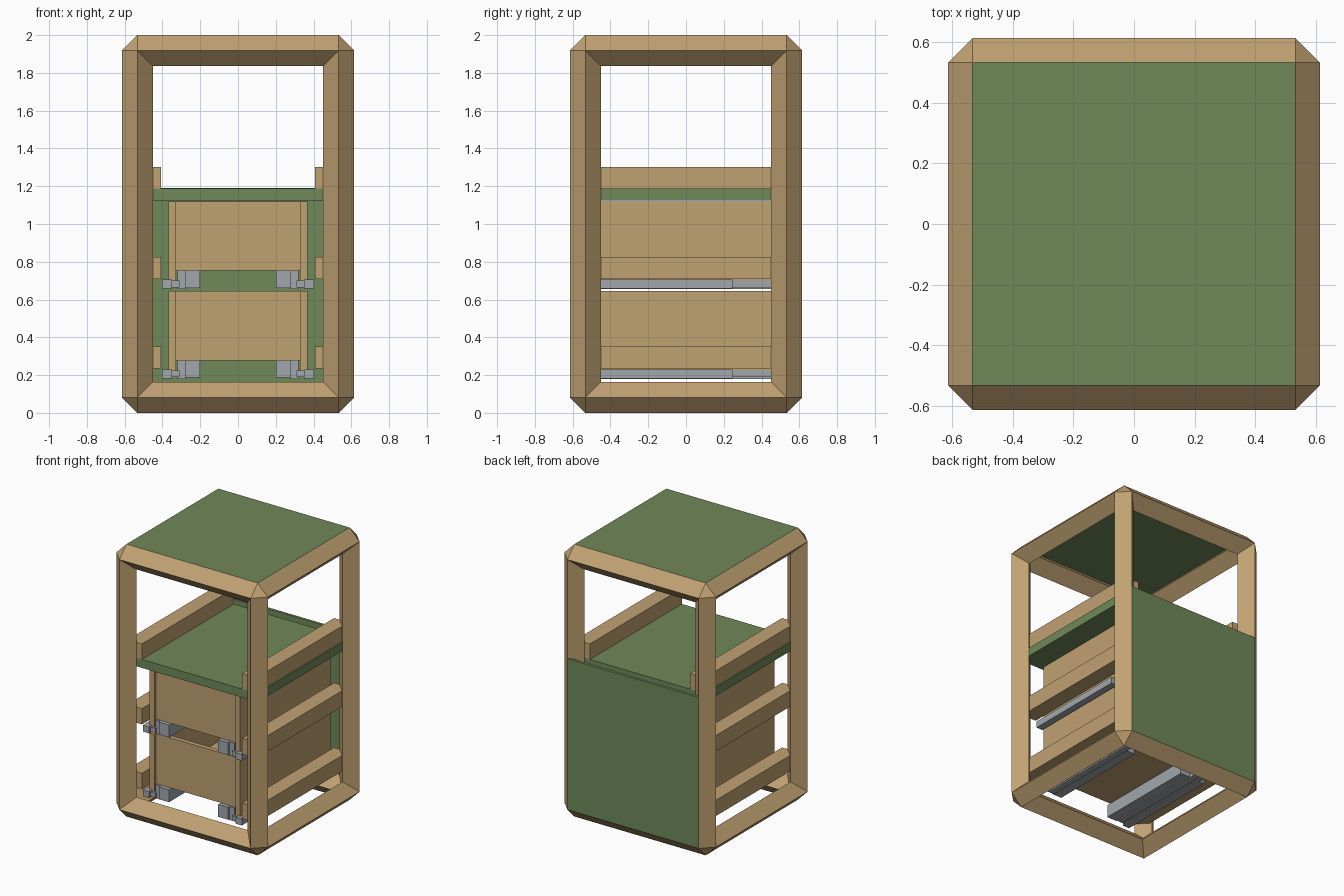
import bpy, bmesh
from math import pi
from mathutils import Matrix, Vector

if "Cube" in bpy.data.objects:
    bpy.data.objects.remove(bpy.data.objects["Cube"])


def material(name, rgb):
    m = bpy.data.materials.new(name)
    m.diffuse_color = (*rgb, 1)
    m.use_nodes = True
    m.node_tree.nodes["Principled BSDF"].inputs["Base Color"].default_value = m.diffuse_color
    return m


WOOD = material("wood", (0.53, 0.36, 0.17))
GREEN = material("green_panel", (0.16, 0.25, 0.10))
METAL = material("metal", (0.36, 0.39, 0.42))


def finish(bm, name, mat):
    me = bpy.data.meshes.new(name)
    bmesh.ops.recalc_face_normals(bm, faces=bm.faces)
    bm.to_mesh(me)
    bm.free()
    me.materials.append(mat)
    ob = bpy.data.objects.new(name, me)
    bpy.context.collection.objects.link(ob)
    return ob


def box(name, x, y, z, mat, bevel=0):
    """Box from (min, max) ranges on each axis."""
    bm = bmesh.new()
    c = [(r[0] + r[1]) / 2 for r in (x, y, z)]
    s = [r[1] - r[0] for r in (x, y, z)]
    bmesh.ops.create_cube(bm, size=1, matrix=Matrix.Translation(c) @ Matrix.Diagonal((*s, 1)))
    if bevel:
        bmesh.ops.bevel(bm, geom=bm.edges[:], offset=bevel, segments=1, affect='EDGES')
    return finish(bm, name, mat)


def pair(name, x, y, z, mat, bevel=0):
    """Box and its mirror across x = 0."""
    box(name + "_right", x, y, z, mat, bevel)
    box(name + "_left", (-x[1], -x[0]), y, z, mat, bevel)


R = 0.082            # half diagonal of the diamond-section beams
C = 0.533            # beam centre lines in x and y
Z0, Z1 = R, 2 - R    # beam centre lines in z


def beam(name, a, b):
    """Diamond beam between two points, with pyramid tips that join at corners."""
    a, b = Vector(a), Vector(b)
    d = (b - a).normalized()
    axis = max(range(3), key=lambda i: abs(d[i]))
    u, v = Vector((0, 0, 0)), Vector((0, 0, 0))
    u[(axis + 1) % 3] = R
    v[(axis + 2) % 3] = R
    bm = bmesh.new()
    rings = [[bm.verts.new(p + o) for o in (u, v, -u, -v)] for p in (a, b)]
    tips = [bm.verts.new(a - d * R), bm.verts.new(b + d * R)]
    for i in range(4):
        j = (i + 1) % 4
        bm.faces.new((rings[0][i], rings[0][j], rings[1][j], rings[1][i]))
        for ring, tip in zip(rings, tips):
            bm.faces.new((ring[i], ring[j], tip))
    finish(bm, name, WOOD)


# Outer frame
for sx in (-C, C):
    for sy in (-C, C):
        beam("corner_post", (sx, sy, Z0), (sx, sy, Z1))
for z in (Z0, Z1):
    for s in (-C, C):
        beam("cross_beam", (-C, s, z), (C, s, z))
        beam("side_beam", (s, -C, z), (s, C, z))

# Green panels: top, shelf and two on the back
box("top_panel", (-C, C), (-C, C), (1.98, 2.0), GREEN)
box("shelf", (-C, C), (-C, C), (1.125, 1.187), GREEN)
box("lower_back_panel", (-C, C), (0.595, 0.615), (0.082, 0.645), GREEN)
box("upper_back_panel", (-C, C), (0.595, 0.615), (0.645, 1.19), GREEN)

# Side rails
for z in (0.235, 0.71, 1.185):
    pair("side_rail", (0.407, 0.523), (-C, C), (z, z + 0.116), WOOD)

# Two drawers on stepped metal slides
for dz in (0, 0.475):
    pair("drawer_side", (0.328, 0.368), (-0.5, 0.545), (0.225 + dz, 0.645 + dz), WOOD)
    box("drawer_front", (-0.33, 0.33), (-0.485, -0.45), (0.305 + dz, 0.645 + dz), WOOD)
    box("drawer_back", (-0.33, 0.33), (0.5, 0.535), (0.305 + dz, 0.645 + dz), WOOD)
    box("drawer_bottom", (-0.33, 0.33), (-0.485, 0.535), (0.278 + dz, 0.31 + dz), WOOD)
    pair("slide_outer", (0.35, 0.402), (-0.53, 0.245), (0.183 + dz, 0.23 + dz), METAL)
    pair("slide_middle", (0.31, 0.37), (-0.515, 0.52), (0.19 + dz, 0.225 + dz), METAL)
    pair("slide_inner", (0.275, 0.32), (-0.5, 0.5), (0.18 + dz, 0.278 + dz), METAL)
    pair("slide_flange", (0.2, 0.28), (-0.515, 0.245), (0.187 + dz, 0.278 + dz), METAL)
